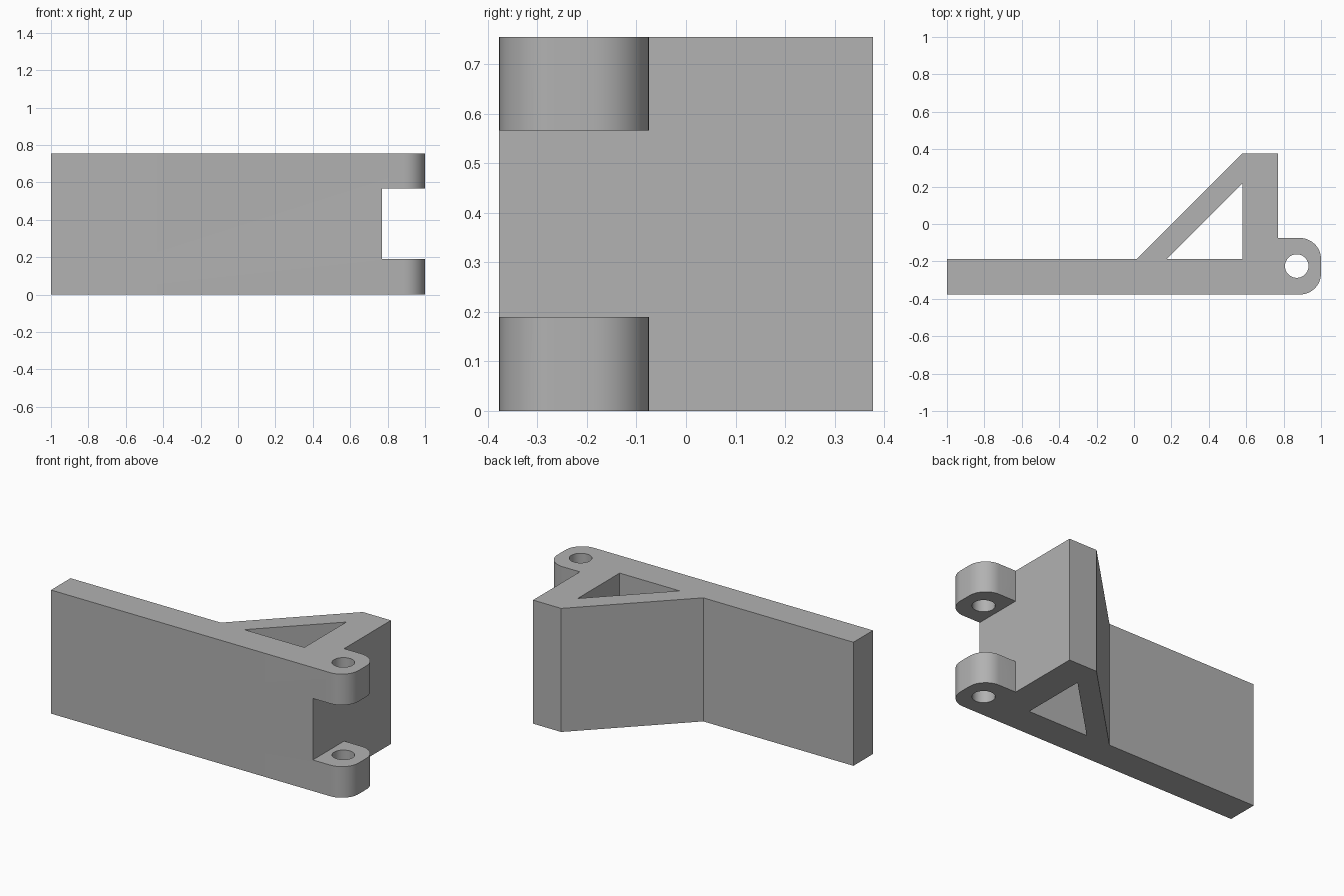
import bpy, bmesh
from math import cos, sin, pi

if "Cube" in bpy.data.objects:
    bpy.data.objects.remove(bpy.data.objects["Cube"], do_unlink=True)

HEIGHT = 0.755
FRONT, BACK = -0.377, 0.377
WALL_X = 0.77                      # outer face of the upright
LUG_TOP, LUG_R = -0.075, 0.113     # hinge lug edge and corner radius
PIN = (0.87, -0.225, 0.063)        # pin hole x, y, radius

grey = bpy.data.materials.new("plain grey")
grey.use_nodes = True
colour = (0.445, 0.445, 0.445, 1)
grey.diffuse_color = colour
grey.node_tree.nodes["Principled BSDF"].inputs["Base Color"].default_value = colour


def arc(cx, cy, r, start, end, steps):
    angles = [start + (end - start) * i / steps for i in range(steps + 1)]
    return [(cx + r * cos(a), cy + r * sin(a)) for a in angles]


def prism(name, loops, z0, z1):
    """Extrude a flat outline, with optional holes, between two heights."""
    bm = bmesh.new()
    edges = []
    for loop in loops:
        vs = [bm.verts.new((x, y, z0)) for x, y in loop]
        edges += [bm.edges.new((v, vs[i - 1])) for i, v in enumerate(vs)]
    bmesh.ops.triangle_fill(bm, edges=edges, use_beauty=True)
    ext = bmesh.ops.extrude_face_region(bm, geom=bm.faces[:], use_keep_orig=True)
    for v in ext["geom"]:
        if isinstance(v, bmesh.types.BMVert):
            v.co.z = z1
    bmesh.ops.recalc_face_normals(bm, faces=bm.faces[:])
    mesh = bpy.data.meshes.new(name)
    bm.to_mesh(mesh)
    bm.free()
    mesh.materials.append(grey)
    obj = bpy.data.objects.new(name, mesh)
    bpy.context.collection.objects.link(obj)
    return obj


# Outline: long arm, rounded hinge lug, upright and diagonal brace
outline = [(-1, FRONT)]
outline += arc(1 - LUG_R, FRONT + LUG_R, LUG_R, -pi / 2, 0, 12)
outline += arc(1 - LUG_R, LUG_TOP - LUG_R, LUG_R, 0, pi / 2, 12)
outline += [(WALL_X, LUG_TOP), (WALL_X, BACK), (0.58, BACK), (0.015, -0.188), (-1, -0.188)]
window = [(0.175, -0.188), (0.58, -0.188), (0.58, 0.217)]
pin_hole = arc(*PIN, 0, 2 * pi, 32)[:-1]
bracket = prism("hinged_bracket", [outline, window, pin_hole], 0, HEIGHT)

# Gap between the two hinge lugs
gap = [(WALL_X, -0.6), (1.2, -0.6), (1.2, 0), (WALL_X, 0)]
cutter = prism("lug_gap_cutter", [gap], 0.19, 0.566)
cutter.hide_render = True

cut = bracket.modifiers.new("lug_gap", "BOOLEAN")
cut.operation = "DIFFERENCE"
cut.solver = "EXACT"
cut.object = cutter
bpy.ops.object.select_all(action="DESELECT")
bpy.context.view_layer.objects.active = bracket
bracket.select_set(True)
bpy.ops.object.modifier_apply(modifier=cut.name)
bpy.data.objects.remove(cutter, do_unlink=True)

# Merge flat triangles, then smooth the round corners only
bm = bmesh.new()
bm.from_mesh(bracket.data)
bmesh.ops.remove_doubles(bm, verts=bm.verts[:], dist=0.0001)
bmesh.ops.dissolve_limit(bm, angle_limit=0.01, verts=bm.verts[:], edges=bm.edges[:])
bm.to_mesh(bracket.data)
bm.free()
bpy.ops.object.shade_smooth_by_angle(angle=0.5)
